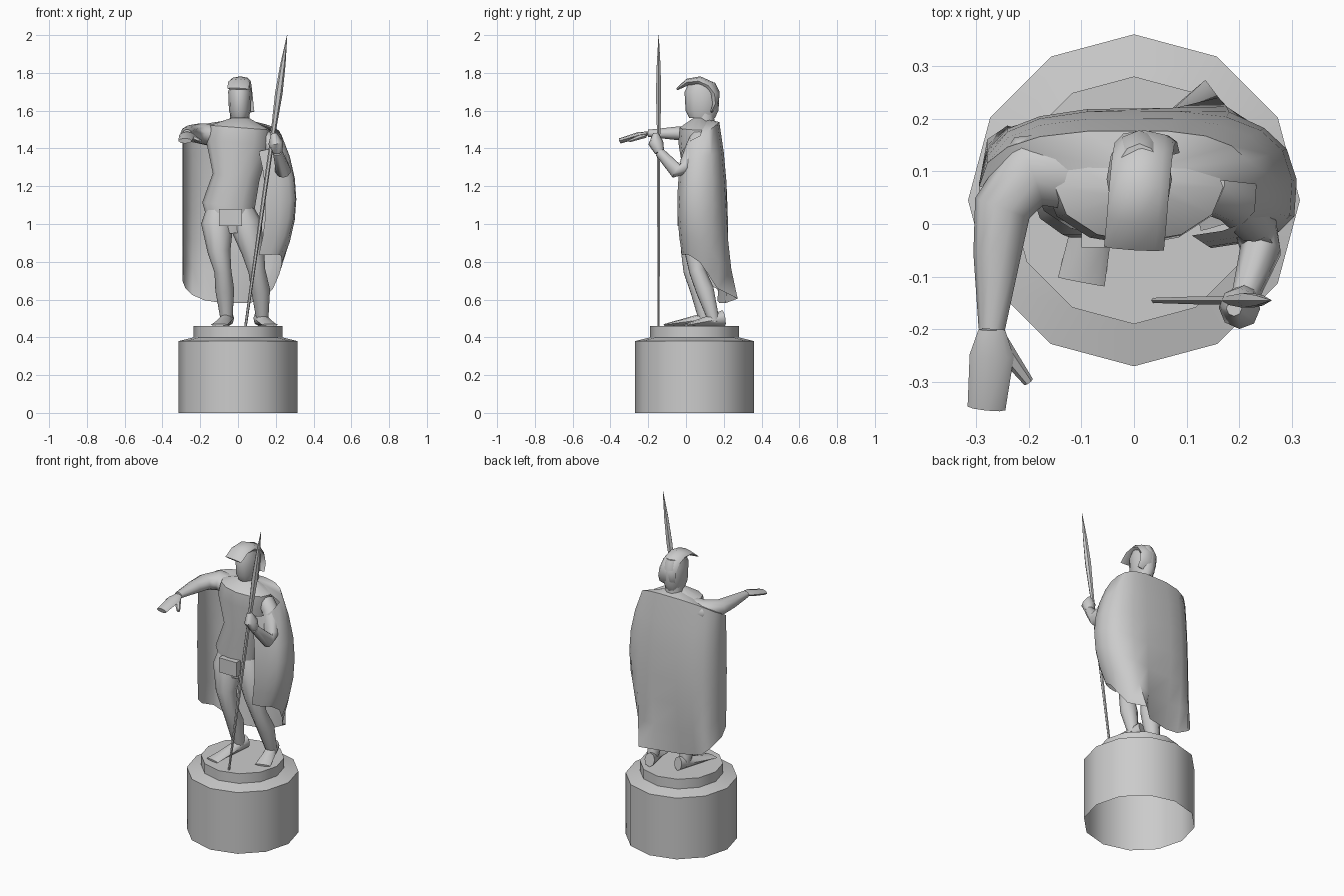
import bpy, bmesh, math
from mathutils import Vector

default_cube = bpy.data.objects.get("Cube")
if default_cube:
    bpy.data.objects.remove(default_cube, do_unlink=True)

grey = (.6, .6, .6, 1)
stone = bpy.data.materials.new("grey_stone")
stone.use_nodes = True
stone.diffuse_color = grey
stone.node_tree.nodes["Principled BSDF"].inputs["Base Color"].default_value = grey

X_AXIS, Y_AXIS, Z_AXIS = Vector((1, 0, 0)), Vector((0, 1, 0)), Vector((0, 0, 1))


def finish(name, bm, angle=50):
    """Turn a bmesh into a smooth-shaded stone object."""
    bmesh.ops.recalc_face_normals(bm, faces=bm.faces)
    mesh = bpy.data.meshes.new(name)
    bm.to_mesh(mesh)
    bm.free()
    mesh.materials.append(stone)
    part = bpy.data.objects.new(name, mesh)
    bpy.context.collection.objects.link(part)
    bpy.ops.object.select_all(action='DESELECT')
    part.select_set(True)
    bpy.context.view_layer.objects.active = part
    bpy.ops.object.shade_smooth_by_angle(angle=math.radians(angle))


def loft(name, points, widths, depths, reference=Y_AXIS, sides=10, open_base=False, angle=50):
    """Skin elliptical rings placed square to a path."""
    bm = bmesh.new()
    path = [Vector(point) for point in points]
    last = len(path) - 1
    rings = []
    for i, (centre, width, depth) in enumerate(zip(path, widths, depths)):
        direction = (path[min(i + 1, last)] - path[max(i - 1, 0)]).normalized()
        across = reference.cross(direction).normalized()
        outward = direction.cross(across)
        ring = []
        for k in range(sides):
            turn = math.tau * k / sides
            offset = across * width * math.cos(turn) + outward * depth * math.sin(turn)
            ring.append(bm.verts.new(centre + offset))
        rings.append(ring)
    for lower, upper in zip(rings, rings[1:]):
        for k in range(sides):
            bm.faces.new((lower[k - 1], lower[k], upper[k], upper[k - 1]))
    bm.faces.new(rings[-1])
    if not open_base:
        bm.faces.new(rings[0])
    finish(name, bm, angle)


def limb(name, points, radii, flat=1, **options):
    """Loft whose ring depth is a fixed share of its width."""
    loft(name, points, radii, [radius * flat for radius in radii], **options)


# Stepped round pedestal, open underneath
limb("pedestal", [(0, .045, height) for height in (0, .38, .4, .46)],
     (.315, .315, .235, .235), sides=12, open_base=True, angle=35)

# Torso with a hanging loincloth
torso_heights = (.95, 1.1, 1.25, 1.43, 1.51, 1.56)
torso_shifts = (-.04, -.05, -.01, 0, .01, .01)
limb("torso", [(x, .07, z) for x, z in zip(torso_shifts, torso_heights)],
     (.1, .14, .125, .17, .16, .05), flat=.65, sides=12)

bm = bmesh.new()
bmesh.ops.create_cube(bm, size=1)
bmesh.ops.scale(bm, vec=(.12, .04, .09), verts=bm.verts)
bmesh.ops.translate(bm, vec=(-.04, -.025, 1.035), verts=bm.verts)
finish("loincloth", bm)

# Neck and head
limb("neck", [(.01, .1, 1.5), (.01, .1, 1.6)], (.055, .05))
limb("head", [(.01, .085, height) for height in (1.56, 1.6, 1.7, 1.75)],
     (.045, .058, .062, .045), flat=1.5, sides=12)

# Helmet crest curling from the brow over to the nape
crest_path = []
for step in range(7):
    turn, reach = math.radians(145 - 30 * step), .13 - .007 * step
    crest_path.append((.005 * step, .06 + reach * math.cos(turn), 1.64 + reach * math.sin(turn)))
crest_thickness = [.006 + .024 * math.sin(math.pi * step / 6) for step in range(7)]
loft("helmet_crest", crest_path, crest_thickness, [.057] * 7, reference=X_AXIS, sides=8)


def leg(name, footprints):
    """Hip top, hip, thigh, knee, calf and ankle at shared heights."""
    heights = (1.1, 1, .85, .75, .65, .48)
    joints = [(x, y, z) for (x, y), z in zip(footprints, heights)]
    limb(name, joints, (.06, .085, .06, .045, .05, .03))


def foot(name, heel, toe):
    """Wedge that widens and flattens from heel to toe."""
    start, end = Vector(heel), Vector(toe)
    shares = [step / 4 for step in range(5)]
    halves = [.006 + .036 * (1 - share) for share in shares]
    points = [start.lerp(end, share) + Z_AXIS * half for share, half in zip(shares, halves)]
    loft(name, points, [.03 + .015 * share for share in shares], halves,
         reference=Z_AXIS, sides=8)


# Legs and feet
leg("right_leg", [(-.1, .07), (-.11, .06), (-.1, .03), (-.08, .03), (-.07, .07), (-.06, .1)])
leg("left_leg", [(.01, .07), (.04, .07), (.08, .05), (.1, .06), (.12, .1), (.13, .15)])
foot("right_foot", heel=(-.05, .15, .46), toe=(-.1, -.11, .46))
foot("left_foot", heel=(.11, .2, .46), toe=(.17, 0, .46))

# Outstretched right arm with its hand and thumb
wrist = (-.27, -.2, 1.48)
limb("right_arm", [(-.08, .1, 1.46), (-.2, .1, 1.48), (-.25, .03, 1.48), (-.26, -.06, 1.48), wrist],
     (.08, .07, .055, .045, .025), flat=.8, reference=Z_AXIS)
limb("right_hand", [wrist, (-.27, -.25, 1.47), (-.28, -.35, 1.44)],
     (.025, .042, .036), flat=.4, reference=Z_AXIS, sides=8)
limb("right_thumb", [(-.26, -.22, 1.47), (-.2, -.3, 1.44)],
     (.02, .01), flat=.8, reference=Z_AXIS, sides=6)

# Bent left arm with its fist around the spear
wrist = (.21, -.14, 1.38)
limb("left_arm", [(.14, .07, 1.45), (.19, .05, 1.41), (.23, 0, 1.3), (.24, -.05, 1.28), wrist],
     (.05, .05, .042, .04, .026), reference=X_AXIS)
limb("left_hand", [wrist, (.2, -.16, 1.43), (.19, -.16, 1.48)],
     (.026, .04, .015), reference=X_AXIS, sides=8)

# Leaning spear with a long leaf blade
spear_foot, spear_tip = Vector((.04, -.145, .46)), Vector((.26, -.145, 2))
limb("spear", [spear_foot.lerp(spear_tip, share) for share in (0, .4, .65, .8, .9, 1)],
     (.007, .011, .012, .02, .014, .001), flat=.8, sides=6)


# Cloak wrapping the back and left side, bulging at the middle, with a flared tail
def squared(value):
    """Push a sine or cosine outward so the cloak has squarer corners."""
    return math.copysign(abs(value) ** .7, value)


columns, rows = 14, 6
bm = bmesh.new()
cloak = []
for column in range(columns + 1):
    turn = math.radians(195 - 265 * column / columns)
    side, back = math.cos(turn), math.sin(turn)
    collar = 1.46 + .08 * back
    hem = .58 + .13 * (1 - back) + .1 * max(0, side) ** 3
    flare = .12 * max(0, math.cos(4 * (turn - 1.1))) * max(0, back)
    depth = .17 if back > 0 else .1
    strip = []
    for row in range(rows + 1):
        drop = row / rows
        bulge = 1 - (drop - .5) ** 2
        x = .31 * squared(side) * bulge if side > 0 else .295 * squared(side)
        y = .05 + depth * squared(back) * bulge + flare * drop ** 4
        strip.append(bm.verts.new((x, y, collar + (hem - collar) * drop)))
    cloak.append(strip)
nape = bm.verts.new((.01, .1, 1.56))
for near, far in zip(cloak, cloak[1:]):
    for row in range(rows):
        bm.faces.new((near[row], near[row + 1], far[row + 1], far[row]))
    # Shoulder mantle joining the collar to the neck
    if min(near[0].co.y, far[0].co.y) > .03:
        bm.faces.new((nape, near[0], far[0]))
finish("cloak", bm, angle=60)
